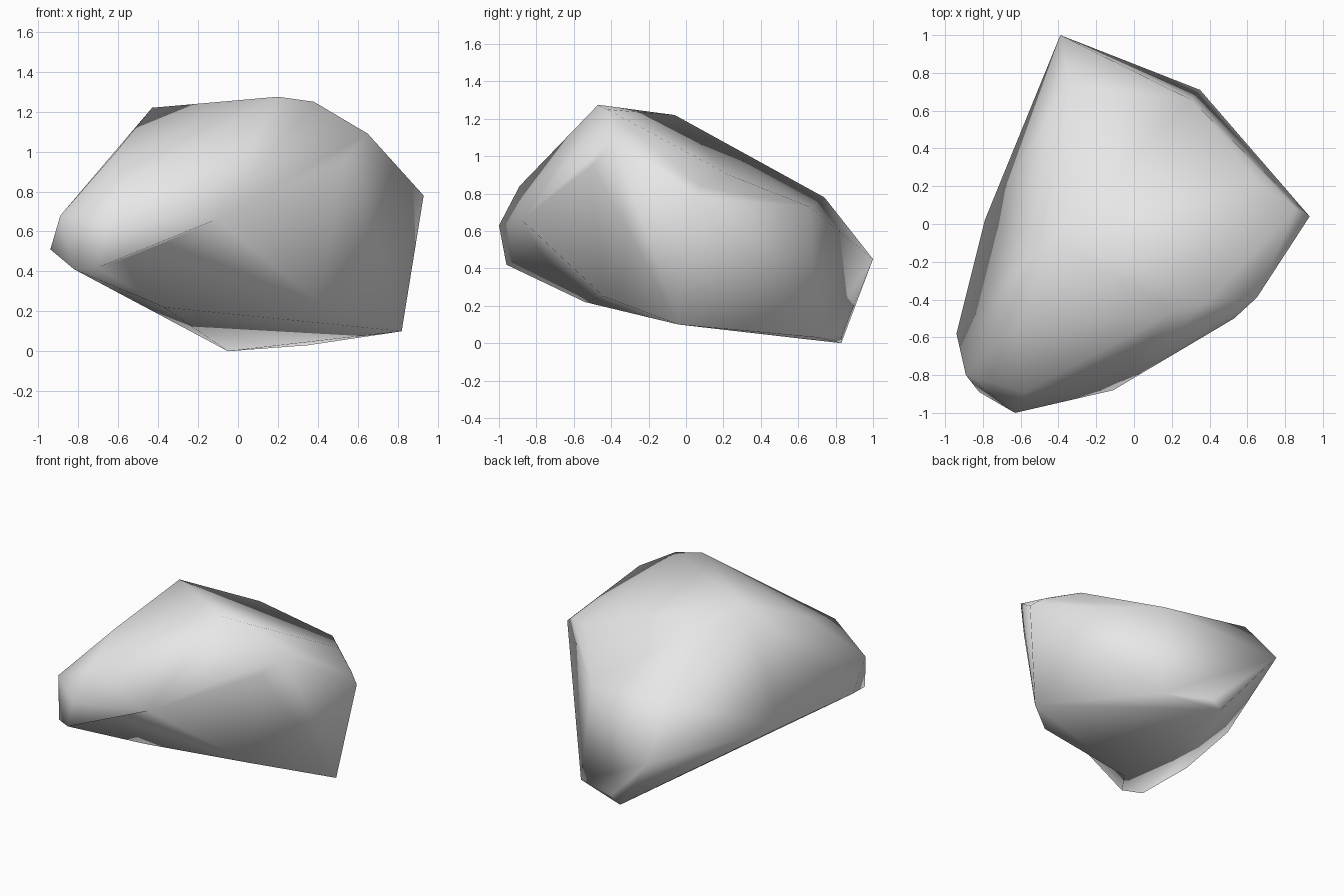
import bpy
import bmesh
from mathutils import Vector

# Remove the default object
default_cube = bpy.data.objects.get("Cube")
if default_cube:
    bpy.data.objects.remove(default_cube, do_unlink=True)


def make_material(name, colour):
    material = bpy.data.materials.new(name)
    material.use_nodes = True
    material.diffuse_color = colour
    shader = material.node_tree.nodes["Principled BSDF"]
    shader.inputs["Base Color"].default_value = colour
    shader.inputs["Roughness"].default_value = 0.9
    return material


def wrap_hull(bm, corners):
    """Wrap a convex skin around the given corners."""
    for corner in corners:
        bm.verts.new(corner)
    hull = bmesh.ops.convex_hull(bm, input=bm.verts[:])
    inside = set(hull["geom_interior"]) | set(hull["geom_unused"])
    loose = [v for v in inside if isinstance(v, bmesh.types.BMVert)]
    bmesh.ops.delete(bm, geom=loose, context="VERTS")


def dent(bm, rim, centre):
    """Replace the skin inside the rim corners with a fan sunk to centre."""
    def on_rim(vert):
        return any((vert.co - Vector(p)).length < 0.001 for p in rim)

    patch = [f for f in bm.faces if all(on_rim(v) for v in f.verts)]
    bmesh.ops.delete(bm, geom=patch, context="FACES")
    border = [e for e in bm.edges if e.is_boundary]
    hub = bm.verts.new(centre)
    for edge in border:
        bm.faces.new((*edge.verts, hub))


# Crest running over the top
crest = [
    (0.20, -0.47, 1.275), (0.38, -0.42, 1.25), (-0.43, -0.06, 1.22),
    (0.65, -0.39, 1.09), (-0.61, -0.54, 1.0), (0.53, -0.50, 0.95),
]
# Blunt nose at the front
nose = [
    (-0.58, -0.89, 0.84), (-0.89, -0.80, 0.68), (-0.63, -1.0, 0.63),
    (-0.94, -0.58, 0.51), (-0.82, -0.89, 0.41),
]
# Flanks and long back slope
back = [
    (0.93, 0.04, 0.78), (0.86, 0.08, 0.84), (0.65, 0.23, 0.90),
    (0.30, 0.66, 0.73), (-0.34, 0.74, 0.78), (-0.39, 1.0, 0.45),
    (-0.79, 0.02, 0.46),
]
# Tapered underside
underside = [
    (0.82, -0.04, 0.10), (0.35, 0.71, 0.03), (-0.05, 0.83, 0.0),
    (0.02, 0.835, 0.05),
]
# Rim of the hollow under the nose
hollow_rim = [
    (-0.70, -0.96, 0.42), (-0.11, -0.88, 0.66),
    (0.40, -0.44, 0.25), (-0.37, -0.54, 0.22),
]

# Rock
bm = bmesh.new()
wrap_hull(bm, crest + nose + back + underside + hollow_rim)
dent(bm, hollow_rim, (-0.48, -0.78, 0.49))
bmesh.ops.recalc_face_normals(bm, faces=bm.faces[:])
for face in bm.faces:
    face.smooth = True
mesh = bpy.data.meshes.new("rock")
bm.to_mesh(mesh)
bm.free()
mesh.materials.append(make_material("stone grey", (0.8, 0.8, 0.8, 1.0)))
rock = bpy.data.objects.new("rock", mesh)
bpy.context.collection.objects.link(rock)
